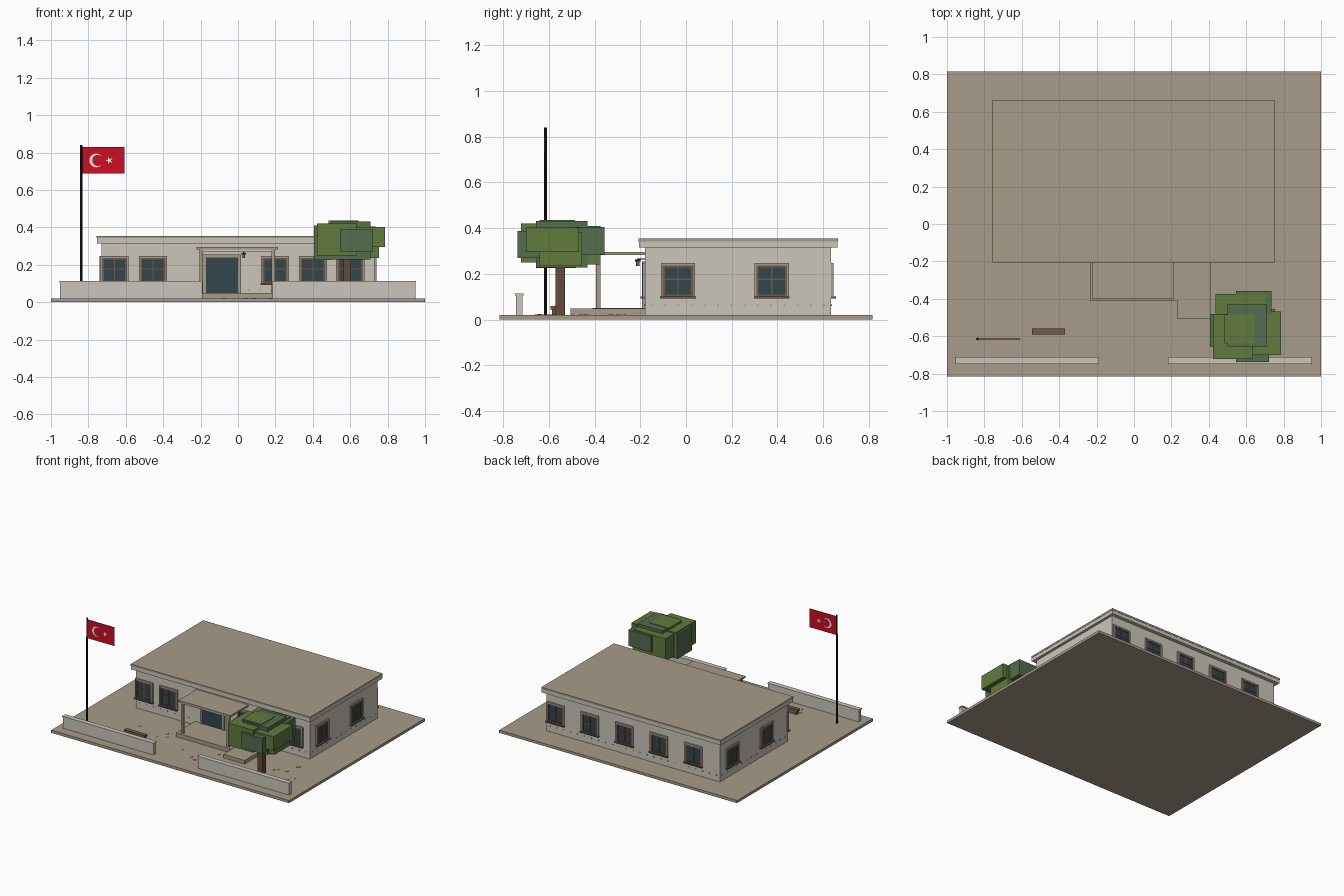
import bpy, bmesh, math, random
from mathutils import Matrix, Vector

if "Cube" in bpy.data.objects:
    bpy.data.objects.remove(bpy.data.objects["Cube"])
random.seed(4)


def material(name, r, g, b):
    lin = [((c / 255 + 0.055) / 1.055) ** 2.4 if c > 10 else c / 3295 for c in (r, g, b)] + [1]
    m = bpy.data.materials.new(name)
    m.use_nodes = True
    m.diffuse_color = lin
    m.node_tree.nodes["Principled BSDF"].inputs["Base Color"].default_value = lin
    return m


PLASTER = material("plaster", 203, 198, 187)
SAND = material("sand stone", 167, 156, 138)
WOOD = material("brown wood", 116, 90, 72)
GLASS = material("dark glass", 50, 70, 76)
BLACK = material("dark metal", 32, 30, 30)
RED = material("red cloth", 204, 14, 34)
WHITE = material("white cloth", 238, 236, 232)
LEAF = material("light leaf", 97, 122, 62)
LEAF_DARK = material("dark leaf", 83, 109, 78)
BARK = material("bark", 98, 74, 60)


def finish(name, bm, mat):
    bmesh.ops.recalc_face_normals(bm, faces=bm.faces)
    mesh = bpy.data.meshes.new(name)
    bm.to_mesh(mesh)
    bm.free()
    mesh.materials.append(mat)
    ob = bpy.data.objects.new(name, mesh)
    bpy.context.collection.objects.link(ob)
    return ob


def boxes(name, mat, ranges, place=Matrix()):
    """One object from boxes, each given as x, y and z ranges."""
    bm = bmesh.new()
    for x0, x1, y0, y1, z0, z1 in ranges:
        centre = Vector((x0 + x1, y0 + y1, z0 + z1)) / 2
        size = Matrix.Diagonal((x1 - x0, y1 - y0, z1 - z0, 1))
        bmesh.ops.create_cube(bm, size=1, matrix=place @ Matrix.Translation(centre) @ size)
    return finish(name, bm, mat)


def plate(name, mat, outline, y, depth):
    """Thin upright plate from an x, z outline."""
    bm = bmesh.new()
    face = bm.faces.new([bm.verts.new((px, y - depth / 2, pz)) for px, pz in outline])
    new = bmesh.ops.extrude_face_region(bm, geom=[face])["geom"]
    bmesh.ops.translate(bm, vec=(0, depth, 0), verts=[v for v in new if isinstance(v, bmesh.types.BMVert)])
    return finish(name, bm, mat)


# Ground and building
W, FRONT, BACK = 0.73, -0.18, 0.635
boxes("ground", SAND, [(-1, 1, -0.815, 0.815, 0, 0.02)])
boxes("building_walls", PLASTER, [(-W, W, FRONT, BACK, 0.02, 0.32)])
boxes("roof_fascia", PLASTER, [(-0.755, 0.75, -0.205, 0.662, 0.315, 0.342)])
boxes("roof_cap", SAND, [(-0.757, 0.752, -0.207, 0.664, 0.342, 0.355)])


# Windows, drawn facing -y at the origin and turned onto each wall
def window(name, x, y, turn):
    place = Matrix.Translation((x, y, 0)) @ Matrix.Rotation(math.radians(turn), 4, 'Z')
    h = 0.067
    boxes(name + "_surround", SAND, [
        (-h - 0.008, -h, -0.01, 0.01, 0.1, 0.247), (h, h + 0.008, -0.01, 0.01, 0.1, 0.247),
        (-h, h, -0.01, 0.01, 0.236, 0.247)], place)
    boxes(name + "_sill", WOOD, [(-0.078, 0.078, -0.02, 0.01, 0.092, 0.1)], place)
    boxes(name + "_glass", GLASS, [(-h, h, -0.003, 0.01, 0.1, 0.236)], place)
    bars = [(s * h - 0.005 - s * 0.005, s * h + 0.005 - s * 0.005, -0.008, 0.01, 0.1, 0.236)
            for s in (-1, 1)]
    bars += [(-h, h, -0.008, 0.01, z, z + 0.009) for z in (0.1, 0.227)]
    bars += [(-0.003, 0.003, -0.007, 0.01, 0.1, 0.236), (-h, h, -0.007, 0.01, 0.174, 0.18)]
    boxes(name + "_frame", WOOD, bars, place)


for i, x in enumerate((-0.66, -0.455, 0.198, 0.4, 0.6)):
    window(f"front_window_{i}", x, FRONT, 0)
for i in range(5):
    window(f"back_window_{i}", 0.65 - 0.29 * i, BACK, 180)
for i, y in enumerate((-0.035, 0.375)):
    window(f"left_window_{i}", W, y, 90)
    window(f"right_window_{i}", -W, FRONT + BACK - y, -90)

# Row of small studs round the foot of the walls
studs = []
for i in range(25):
    x = -0.7 + i * 1.4 / 24
    studs += [(x - 0.004, x + 0.004, y - 0.003, y + 0.003, 0.06, 0.067) for y in (FRONT, BACK)]
for i in range(14):
    y = -0.15 + i * 0.058
    studs += [(x - 0.003, x + 0.003, y - 0.004, y + 0.004, 0.06, 0.067) for x in (-W, W)]
boxes("wall_studs", SAND, studs)

# Porch with canopy, posts, side step and door
boxes("porch_floor", SAND, [(-0.235, 0.23, -0.41, FRONT, 0.02, 0.05)])
boxes("side_step", SAND, [(0.23, 0.41, -0.505, FRONT, 0.02, 0.048)])
boxes("canopy", SAND, [(-0.222, 0.215, -0.397, FRONT, 0.282, 0.295)])
boxes("canopy_beam", PLASTER, [(-0.205, 0.195, -0.39, -0.375, 0.272, 0.282)])
boxes("porch_posts", SAND, [(x, x + 0.018, -0.393, -0.375, 0.05, 0.282) for x in (-0.206, 0.18)])
boxes("door_glass", GLASS, [(-0.17, 0, FRONT - 0.005, FRONT + 0.01, 0.05, 0.24)])
boxes("door_frame", SAND, [
    (-0.187, -0.17, FRONT - 0.012, FRONT + 0.01, 0.05, 0.255),
    (0, 0.017, FRONT - 0.012, FRONT + 0.01, 0.05, 0.255),
    (-0.17, 0, FRONT - 0.012, FRONT + 0.01, 0.24, 0.255)])
boxes("wall_lamp", BLACK, [(0.02, 0.042, -0.222, -0.2, 0.255, 0.262),
                           (0.026, 0.036, -0.215, FRONT, 0.262, 0.267)])
boxes("lamp_shade", WOOD, [(0.024, 0.038, -0.218, -0.204, 0.235, 0.255)])

# Front boundary walls
for name, x0, x1 in (("right_yard_wall", -0.955, -0.187), ("left_yard_wall", 0.182, 0.953)):
    boxes(name, PLASTER, [(x0 + 0.003, x1 - 0.003, -0.743, -0.716, 0.02, 0.105),
                          (x0, x1, -0.748, -0.711, 0.105, 0.113)])

# Bench
boxes("bench", WOOD, [(-0.545, -0.37, -0.592, -0.56, 0.045, 0.06),
                      (-0.535, -0.38, -0.587, -0.565, 0.02, 0.045)])

# Flagpole and flag with crescent and star on both sides
bm = bmesh.new()
bmesh.ops.create_cone(bm, cap_ends=True, segments=8, radius1=0.007, radius2=0.006, depth=0.82,
                      matrix=Matrix.Translation((-0.838, -0.615, 0.43)))
finish("flagpole", bm, BLACK)
boxes("flag", RED, [(-0.832, -0.608, -0.617, -0.613, 0.688, 0.829)])


def arc(cx, radius, start, end, count):
    angles = [math.radians(start + (end - start) * i / (count - 1)) for i in range(count)]
    return [(cx + radius * math.cos(a), 0.758 + radius * math.sin(a)) for a in angles]


outer = arc(-0.758, 0.037, 40, 320, 20)
inner = arc(-0.749, 0.030, 308, 52, 16)
plate("flag_crescent", WHITE, outer + inner, -0.615, 0.006)
star = []
for i in range(10):
    r = 0.008 if i % 2 else 0.02
    a = math.pi + i * math.pi / 5
    star.append((-0.688 + r * math.cos(a), 0.758 + r * math.sin(a)))
plate("flag_star", WHITE, star, -0.615, 0.006)

# Tree of overlapping blocks
boxes("tree_trunk", BARK, [(0.565, 0.605, -0.57, -0.53, 0.02, 0.26)])
boxes("tree_light_blocks", LEAF, [
    (0.435, 0.705, -0.65, -0.375, 0.24, 0.41),
    (0.605, 0.787, -0.7, -0.468, 0.295, 0.403),
    (0.422, 0.635, -0.722, -0.48, 0.25, 0.42),
    (0.52, 0.755, -0.64, -0.455, 0.235, 0.38),
    (0.485, 0.645, -0.64, -0.485, 0.3, 0.436)])
boxes("tree_dark_blocks", LEAF_DARK, [
    (0.545, 0.735, -0.485, -0.357, 0.285, 0.405),
    (0.545, 0.722, -0.737, -0.6, 0.27, 0.388),
    (0.407, 0.5, -0.655, -0.48, 0.225, 0.41),
    (0.5, 0.708, -0.655, -0.43, 0.228, 0.432)])

# Scattered pebbles in the yard
pebbles = []
for i in range(36):
    x, y, s = random.uniform(-0.6, 0.85), random.uniform(-0.68, -0.25), random.uniform(0.005, 0.009)
    pebbles.append((x - s, x + s, y - s, y + s, 0.018, 0.02 + s * 0.4))
boxes("pebbles", SAND, pebbles)
